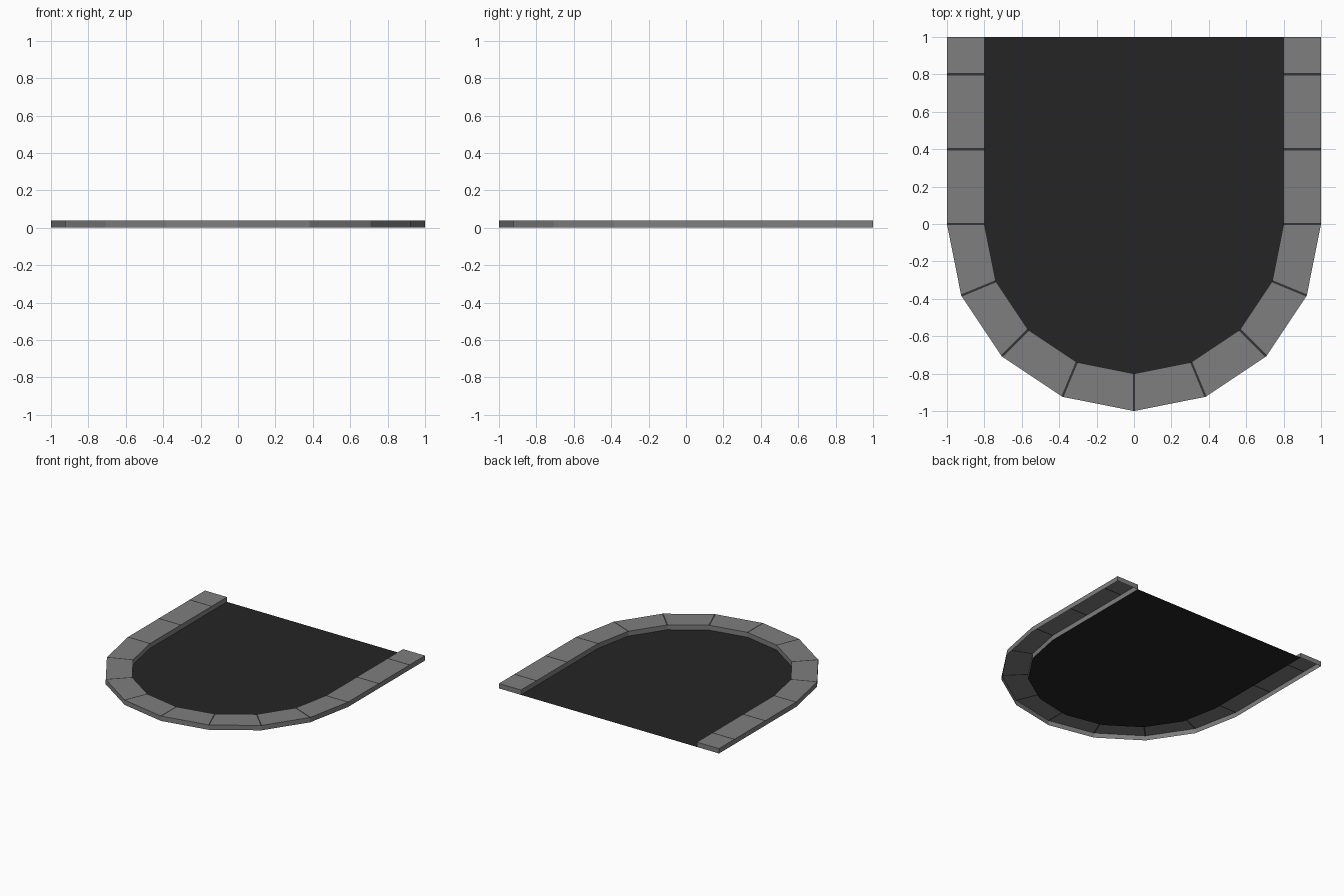
import bpy, bmesh
from math import sin, cos, pi
from mathutils import Vector

if "Cube" in bpy.data.objects:
    bpy.data.objects.remove(bpy.data.objects["Cube"])

H = 0.04        # kerb height
R_OUT, R_IN = 1.0, 0.8
JOINT = 0.006   # half width of a joint line


def material(name, v):
    m = bpy.data.materials.new(name)
    m.diffuse_color = (v, v, v, 1)
    m.use_nodes = True
    m.node_tree.nodes["Principled BSDF"].inputs["Base Color"].default_value = m.diffuse_color
    return m


def make_object(name, bm, mats):
    me = bpy.data.meshes.new(name)
    bm.to_mesh(me)
    bm.free()
    for m in mats:
        me.materials.append(m)
    ob = bpy.data.objects.new(name, me)
    bpy.context.collection.objects.link(ob)
    return ob


stone = material("stone", 0.21)
mortar = material("mortar", 0.035)
dark = material("dark_floor", 0.018)

# U-shaped path: unit directions for the arc, straight legs on both sides
arc = [(-cos(i * pi / 8), -sin(i * pi / 8), 0) for i in range(9)]
legs = [1.0, 0.8, 0.4]
path = ([(-1, 0, y) for y in legs] + arc + [(1, 0, y) for y in reversed(legs)])


def at_radius(r):
    return [Vector((dx * r, dy * r + off, 0)) for dx, dy, off in path]


outer, inner = at_radius(R_OUT), at_radius(R_IN)


def toward(a, b):
    return a + (b - a).normalized() * JOINT


# Cross-sections: each joint has one before, on and after the station
sections, is_joint = [(outer[0], inner[0])], []
last = len(path) - 1
for k in range(1, last):
    sections += [(toward(outer[k], outer[k - 1]), toward(inner[k], inner[k - 1])),
                 (outer[k], inner[k]),
                 (toward(outer[k], outer[k + 1]), toward(inner[k], inner[k + 1]))]
    is_joint += [False, True, True]
sections.append((outer[last], inner[last]))
is_joint.append(False)

# Kerb: walls, top and end caps, open underneath
bm = bmesh.new()
up = Vector((0, 0, H))
rows = [[bm.verts.new(p) for p in (o, o + up, i + up, i)] for o, i in sections]
for a, b, joint in zip(rows, rows[1:], is_joint):
    for j in range(3):
        f = bm.faces.new((a[j], b[j], b[j + 1], a[j + 1]))
        f.material_index = 1 if joint and j == 1 else 0
bm.faces.new(rows[0])
bm.faces.new(rows[-1][::-1])
bm.normal_update()
make_object("kerb", bm, [stone, mortar])

# Floor: flat sheet inside the kerb
bm = bmesh.new()
bm.faces.new([bm.verts.new(p) for p in inner])
bm.normal_update()
make_object("floor", bm, [dark])
